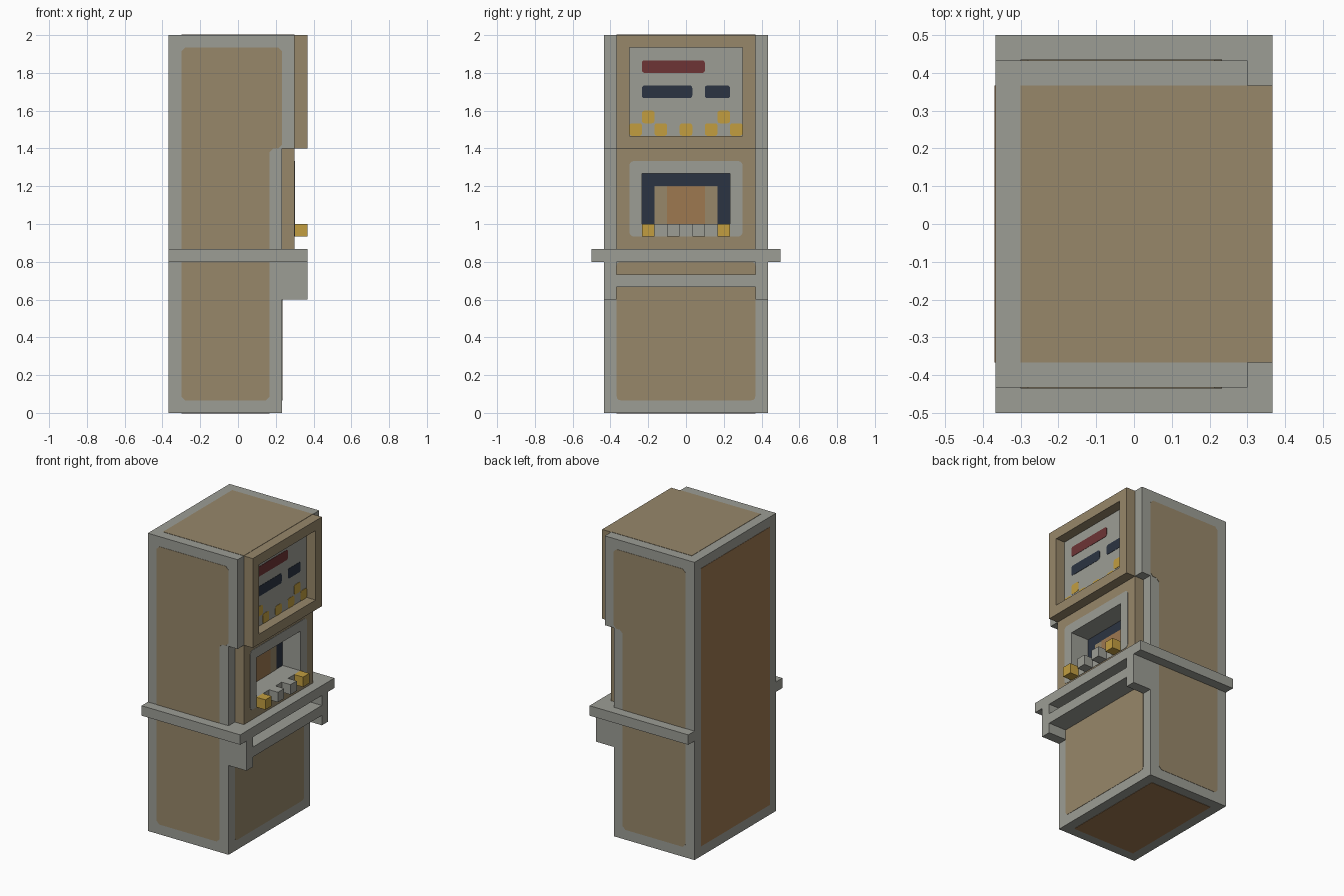
import bpy
import bmesh
from math import sin, cos, pi

cube = bpy.data.objects.get("Cube")
if cube:
    bpy.data.objects.remove(cube, do_unlink=True)

U = 1 / 15    # block size that every part is measured in
T = 0.002     # thickness of painted plates


def material(name, hex_code):
    srgb = [int(hex_code[i:i + 2], 16) / 255 for i in (0, 2, 4)]
    colour = [((c + 0.055) / 1.055) ** 2.4 for c in srgb] + [1]
    m = bpy.data.materials.new(name)
    m.use_nodes = True
    m.diffuse_color = colour
    m.node_tree.nodes["Principled BSDF"].inputs["Base Color"].default_value = colour
    return m


GREY = material("grey", "9c9d95")
TAN = material("tan", "97876a")
BROWN = material("brown", "9d7850")
NAVY = material("navy", "2b3442")
RED = material("red", "6d3435")
YELLOW = material("yellow", "c29e40")


def prism(name, axis, outline, lo, hi, mat):
    """Extrude a 2D outline (in blocks) along an axis between lo and hi."""
    bm = bmesh.new()

    def place(a, b, c):
        return {"x": (c, a, b), "y": (a, c, b), "z": (a, b, c)}[axis]

    low = [bm.verts.new(place(a * U, b * U, lo)) for a, b in outline]
    high = [bm.verts.new(place(a * U, b * U, hi)) for a, b in outline]
    bm.faces.new(low)
    bm.faces.new(high)
    for i in range(len(low)):
        j = (i + 1) % len(low)
        bm.faces.new((low[i], low[j], high[j], high[i]))
    bmesh.ops.recalc_face_normals(bm, faces=bm.faces)
    mesh = bpy.data.meshes.new(name)
    bm.to_mesh(mesh)
    bm.free()
    mesh.materials.append(mat)
    obj = bpy.data.objects.new(name, mesh)
    bpy.context.collection.objects.link(obj)
    return obj


def rect(a0, a1, b0, b1, r=0.0):
    """Rectangle outline, with rounded corners if r is given."""
    if not r:
        return [(a0, b0), (a1, b0), (a1, b1), (a0, b1)]
    corners = [(a1 - r, b1 - r), (a0 + r, b1 - r), (a0 + r, b0 + r), (a1 - r, b0 + r)]
    return [(a + r * cos((q + s / 3) * pi / 2), b + r * sin((q + s / 3) * pi / 2))
            for q, (a, b) in enumerate(corners) for s in range(4)]


def block(name, x, y, z, mat):
    return prism(name, "x", rect(*y, *z), x[0] * U, x[1] * U, mat)


def cut(target, cutter):
    mod = target.modifiers.new("opening", "BOOLEAN")
    mod.operation = "DIFFERENCE"
    mod.solver = "EXACT"
    mod.object = cutter
    bpy.context.view_layer.objects.active = target
    bpy.ops.object.modifier_apply(modifier=mod.name)


# Cabinet, stepped forward at the top
cabinet = prism("cabinet", "y", [(-5.5, 0), (3.5, 0), (3.5, 21), (4.5, 21), (4.5, 30), (-5.5, 30)],
                -6.5 * U, 6.5 * U, GREY)
block("shelf", (-5.5, 5.5), (-7.5, 7.5), (12, 13), GREY)

# Game front with a recessed opening and its grey surround
game_front = block("game_front", (3.5, 4.5), (-5.5, 5.5), (13, 21), TAN)
surround = prism("opening_surround", "x", rect(-4.5, 4.5, 14, 20, 0.35), 4.5 * U - T, 4.5 * U + T, GREY)
cutter = block("opening_cutter", (2.5, 6), (-3.5, 3.5), (15, 19), GREY)
cutter.hide_render = True
for part in (cabinet, game_front, surround):
    cut(part, cutter)
bpy.data.objects.remove(cutter, do_unlink=True)

# The walls of the opening are grey
game_front.data.materials.append(GREY)
for face in game_front.data.polygons:
    c = face.center / U
    if abs(face.normal.x) < 0.5 and abs(c.y) < 3.6 and 14.9 < c.z < 19.1:
        face.material_index = 1

# Picture at the back of the opening
for name, half, top, mat, layer in (("picture_border", 3.5, 19, NAVY, 1),
                                    ("picture_wall", 2.5, 18, TAN, 2),
                                    ("picture_door", 1.5, 18, BROWN, 3)):
    prism(name, "x", rect(-half, half, 15, top), 2.5 * U, 2.5 * U + layer * T, mat)

# Row of buttons below the opening
for side, word in ((-1, "right"), (1, "left")):
    for name, y, mat in (("outer_button", 3, YELLOW), ("inner_button", 1, GREY)):
        block(f"{word}_{name}", (4.5, 5.5), (side * y - 0.5, side * y + 0.5), (14, 15), mat)

# Tray under the shelf, held by two brackets
block("tray", (3.5, 5.5), (-5.5, 5.5), (10, 11), GREY)
block("right_bracket", (3.5, 5.5), (-6.5, -5.5), (9, 12), GREY)
block("left_bracket", (3.5, 5.5), (5.5, 6.5), (9, 12), GREY)

# Frame around the display
block("frame_top", (4.5, 5.5), (-5.5, 5.5), (29, 30), TAN)
block("frame_bottom", (4.5, 5.5), (-5.5, 5.5), (21, 22), TAN)
block("frame_right", (4.5, 5.5), (-5.5, -4.5), (22, 29), TAN)
block("frame_left", (4.5, 5.5), (4.5, 5.5), (22, 29), TAN)


# Painted shapes on the display
def mark(name, y0, y1, z0, mat):
    prism(name, "x", rect(y0, y1, z0, z0 + 1, 0.2), 4.5 * U, 4.5 * U + T, mat)


mark("red_bar", -3.5, 1.5, 27, RED)
mark("long_navy_bar", -3.5, 0.5, 25, NAVY)
mark("short_navy_bar", 1.5, 3.5, 25, NAVY)
for y in (-4, -2, 0, 2, 4):
    mark("yellow_dot", y - 0.5, y + 0.5, 22, YELLOW)
for y in (-3, 3):
    mark("upper_yellow_dot", y - 0.5, y + 0.5, 23, YELLOW)

# Painted panels on the cabinet faces
for word, side in (("right", -1), ("left", 1)):
    y = side * 6.5 * U
    prism(f"{word}_panel", "y",
          [(-4.5, 1.3), (-4.2, 1), (2.2, 1), (2.5, 1.3), (2.5, 20.7), (2.8, 21), (3.2, 21),
           (3.5, 21.3), (3.5, 28.7), (3.2, 29), (-4.2, 29), (-4.5, 28.7)],
          y - T, y + T, TAN)
prism("front_panel", "x", rect(-5.5, 5.5, 1, 12, 0.3), 3.5 * U, 3.5 * U + T, TAN)
prism("back_panel", "x", rect(-5.5, 5.5, 1, 29), -5.5 * U - T, -5.5 * U, BROWN)
prism("top_panel", "z", rect(-4.5, 4.5, -5.5, 5.5), 2, 2 + T, TAN)
prism("bottom_panel", "z", rect(-4.5, 2.5, -5.5, 5.5), -T, 0, BROWN)
